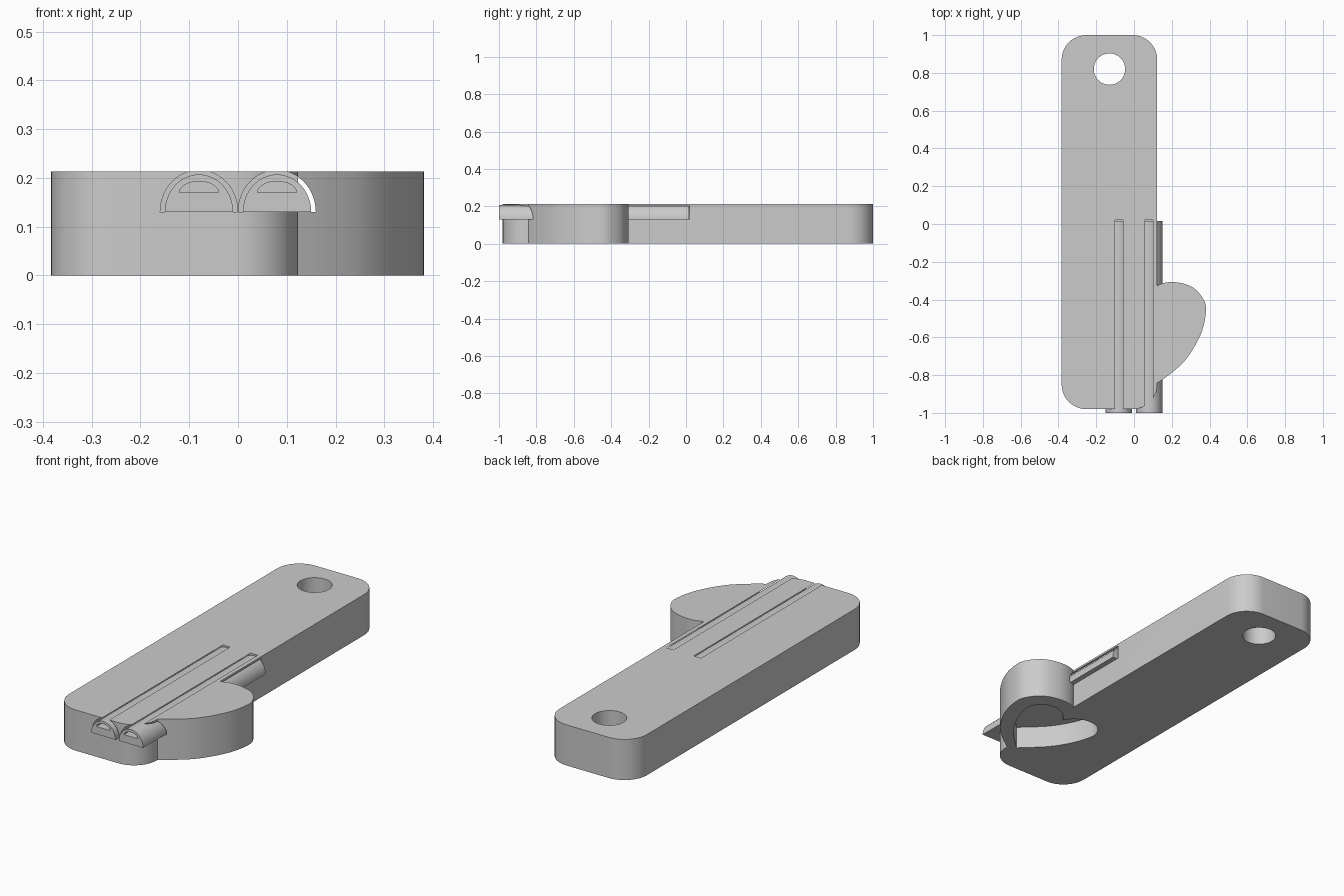
import bpy, bmesh, math
from mathutils import Vector

if "Cube" in bpy.data.objects:
    bpy.data.objects.remove(bpy.data.objects["Cube"])

grey = bpy.data.materials.new("grey")
grey.diffuse_color = (0.6, 0.6, 0.6, 1)
grey.use_nodes = True
grey.node_tree.nodes["Principled BSDF"].inputs["Base Color"].default_value = grey.diffuse_color


def prism(name, pts, lo, hi, axis="z"):
    """Extrude a closed 2D outline: (x, y) along z, or (x, z) along y."""
    bm = bmesh.new()
    place = (lambda p, h: (p[0], p[1], h)) if axis == "z" else (lambda p, h: (p[0], h, p[1]))
    a = [bm.verts.new(place(p, lo)) for p in pts]
    b = [bm.verts.new(place(p, hi)) for p in pts]
    n = len(pts)
    bm.faces.new(a[::-1])
    bm.faces.new(b)
    for i in range(n):
        bm.faces.new((a[i], a[(i + 1) % n], b[(i + 1) % n], b[i]))
    bmesh.ops.recalc_face_normals(bm, faces=bm.faces)
    me = bpy.data.meshes.new(name)
    bm.to_mesh(me)
    bm.free()
    me.materials.append(grey)
    ob = bpy.data.objects.new(name, me)
    bpy.context.collection.objects.link(ob)
    return ob


def arc(cx, cy, rx, ry, a0, a1, n):
    return [(cx + rx * math.cos(math.radians(a0 + (a1 - a0) * i / n)),
             cy + ry * math.sin(math.radians(a0 + (a1 - a0) * i / n))) for i in range(n + 1)]


def rounded_rect(x0, x1, y0, y1, r):
    corners = [(x1 - r, y1 - r), (x0 + r, y1 - r), (x0 + r, y0 + r), (x1 - r, y0 + r)]
    return [p for i, (x, y) in enumerate(corners) for p in arc(x, y, r, r, 90 * i, 90 * i + 90, 12)]


def heart(cx, half, steps=8):
    """Smooth the right half of a heart, then mirror it about x = cx."""
    k = [Vector(p) for p in half]
    k = [2 * k[0] - k[1]] + k + [2 * k[-1] - k[-2]]
    right = []
    for i in range(1, len(k) - 2):
        p0, p1, p2, p3 = k[i - 1:i + 3]
        for s in range(steps):
            t = s / steps
            right.append(0.5 * (2 * p1 + (p2 - p0) * t + (2 * p0 - 5 * p1 + 4 * p2 - p3) * t * t
                                + (3 * p1 - p0 - 3 * p2 + p3) * t ** 3))
    right.append(k[-2])
    left = [(2 * cx - p[0], p[1]) for p in right[1:-1]]
    return [tuple(p) for p in right] + left[::-1]


def boolean(ob, other, op):
    m = ob.modifiers.new(op.lower(), "BOOLEAN")
    m.object, m.operation, m.solver = other, op, "EXACT"
    bpy.context.view_layer.objects.active = ob
    bpy.ops.object.modifier_apply(modifier=m.name)
    bpy.data.objects.remove(other)


def smooth(ob):
    bpy.ops.object.select_all(action="DESELECT")
    ob.select_set(True)
    bpy.context.view_layer.objects.active = ob
    bpy.ops.object.shade_smooth_by_angle(angle=math.radians(30))


TOP = 0.213
# Handle plate with the heart head fused to its side
body = prism("handle_body", rounded_rect(-0.383, 0.123, -0.98, 1.0, 0.13), 0, TOP)
outer = [(0.08, -0.36), (0.14, -0.318), (0.22, -0.308), (0.31, -0.335), (0.365, -0.395),
         (0.381, -0.46), (0.355, -0.58), (0.28, -0.71), (0.19, -0.795), (0.08, -0.87)]
boolean(body, prism("heart_head", heart(0.08, outer), 0, TOP), "UNION")

# Hanging hole
boolean(body, prism("hole", arc(-0.13, 0.82, 0.083, 0.083, 0, 352.5, 47), -0.1, 0.4), "DIFFERENCE")

# Heart-shaped pocket, open below
inner = [(0.08, -0.46), (0.12, -0.41), (0.19, -0.385), (0.26, -0.405), (0.297, -0.47),
         (0.27, -0.58), (0.20, -0.70), (0.08, -0.82)]
boolean(body, prism("pocket", heart(0.08, inner), -0.1, 0.118), "DIFFERENCE")

# Two half-round guide channels that just break the top surface
for x in (-0.08, 0.08):
    boolean(body, prism("channel", arc(x, 0.13, 0.0795, 0.086, 0, 180, 32), -1.1, 0.02, "y"), "DIFFERENCE")
smooth(body)

# Half-round rods lying in the channels, with a small recess in the front end
for side, x in (("left", -0.08), ("right", 0.08)):
    rod = prism(side + "_rod", arc(x, 0.13, 0.07, 0.077, 0, 180, 32), -1.0, 0.015, "y")
    boolean(rod, prism("recess", arc(x, 0.17, 0.04, 0.023, 0, 180, 20), -1.1, -0.75, "y"), "DIFFERENCE")
    smooth(rod)
